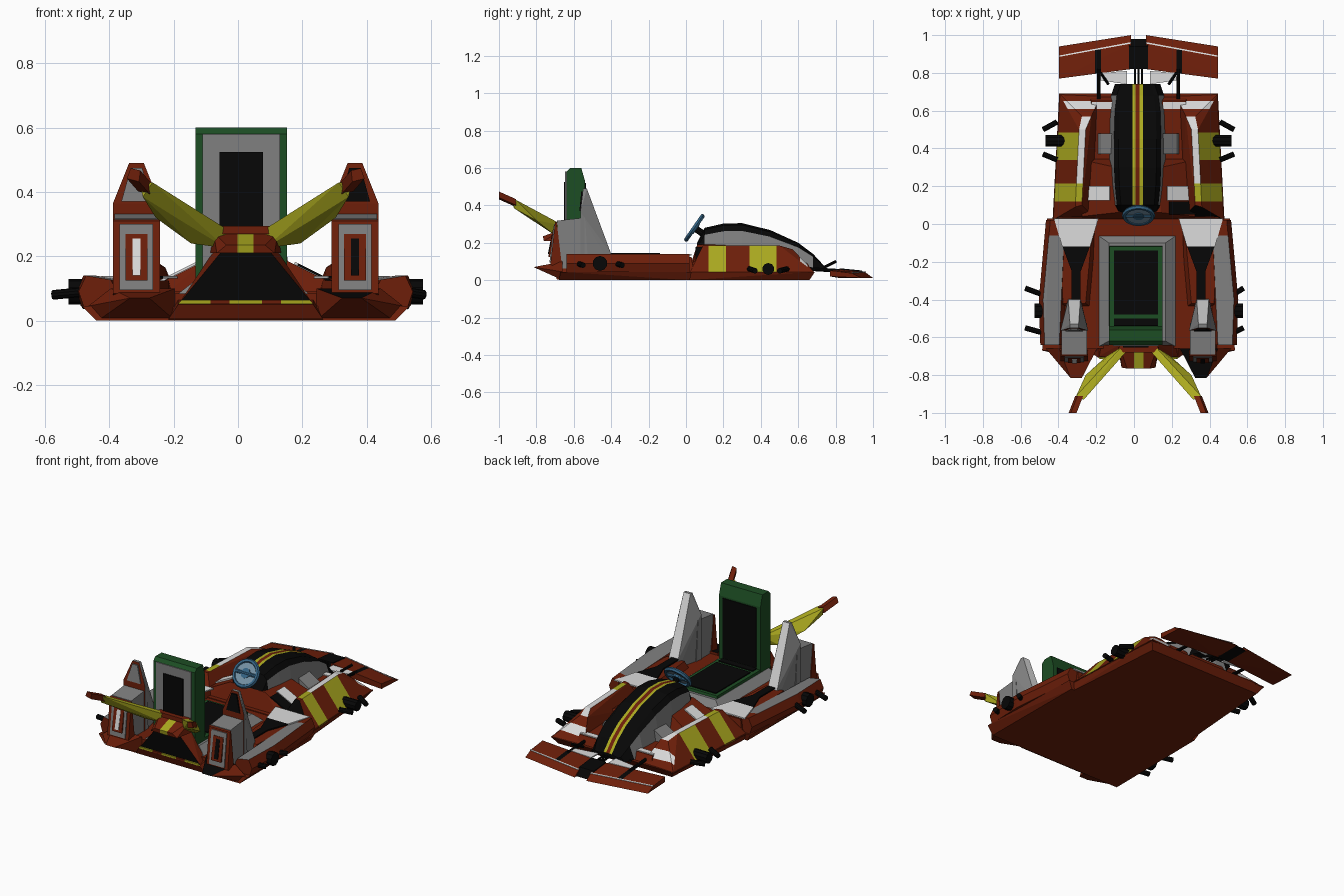
import bpy, bmesh
from mathutils import Vector

cube = bpy.data.objects.get("Cube")
if cube:
    bpy.data.objects.remove(cube, do_unlink=True)

CENTRE = 0.024  # the body sits slightly off the axis
SEAT = -.014    # and the seat a little to the right of the body
SIDES = (("left", 1), ("right", -1))
PALETTE = {
    "rust red": (.155, .0135, .003), "black": (.002, .002, .002),
    "grey": (.215, .215, .215), "white": (.72, .72, .72),
    "yellow": (.41, .4, .014), "green": (.012, .075, .017),
    "steel blue": (.035, .13, .24), "pale blue": (.18, .29, .38),
}
MATERIALS = {}
for label, rgb in PALETTE.items():
    mat = bpy.data.materials.new(label)
    mat.use_nodes = True
    mat.diffuse_color = (*rgb, 1)
    mat.node_tree.nodes["Principled BSDF"].inputs["Base Color"].default_value = (*rgb, 1)
    MATERIALS[label] = mat


def finish(name, bm, colour):
    bmesh.ops.recalc_face_normals(bm, faces=bm.faces)
    mesh = bpy.data.meshes.new(name)
    bm.to_mesh(mesh)
    bm.free()
    obj = bpy.data.objects.new(name, mesh)
    bpy.context.collection.objects.link(obj)
    mesh.materials.append(MATERIALS[colour])
    return obj


def place(point, side=1):
    return Vector((CENTRE + side * point[0], point[1], point[2]))


def solid(name, points, colour, side=1):
    """Faceted convex body around a few corner points."""
    bm = bmesh.new()
    for p in points:
        bm.verts.new(place(p, side))
    result = bmesh.ops.convex_hull(bm, input=bm.verts)
    spare = [v for v in result["geom_interior"] if isinstance(v, bmesh.types.BMVert)]
    bmesh.ops.delete(bm, geom=spare, context="VERTS")
    return finish(name, bm, colour)


def both(points, shift=0):
    return [(s * x + shift, y, z) for x, y, z in points for s in (1, -1)]


def plate(name, corners, colour, side=1, up=(0, 0, 1), thick=.008):
    lift = Vector(up).normalized() * thick
    lift.x *= side
    bm = bmesh.new()
    low = [bm.verts.new(place(c, side)) for c in corners]
    high = [bm.verts.new(v.co + lift) for v in low]
    bm.faces.new(low)
    bm.faces.new(high)
    for i in range(len(low)):
        j = (i + 1) % len(low)
        bm.faces.new((low[i], low[j], high[j], high[i]))
    return finish(name, bm, colour)


def flat(name, x, near, far, y, z, colour, side=1):
    """Level plate, x wide at its centre, tapering from half width near to far."""
    return plate(name, [(x - near, y[0], z), (x + near, y[0], z), (x + far, y[1], z), (x - far, y[1], z)],
                 colour, side)


def panel(name, x, half, y, low, high, colour, side=1, lean=0, facing=-1, top_half=None):
    """Upright plate on a front or rear face."""
    t = half if top_half is None else top_half
    return plate(name, [(x - half, y, low), (x + half, y, low),
                        (x + t, y + lean, high), (x - t, y + lean, high)],
                 colour, side, (0, facing, 0))


def rod(name, start, end, radius, colour, side=1, sides=10):
    a, b = place(start, side), place(end, side)
    bm = bmesh.new()
    bmesh.ops.create_cone(bm, cap_ends=True, segments=sides, radius1=radius,
                          radius2=radius, depth=(b - a).length)
    turn = (b - a).to_track_quat("Z", "Y").to_matrix()
    for v in bm.verts:
        v.co = turn @ v.co + (a + b) / 2
    return finish(name, bm, colour)


def slice_at(obj, axis, values):
    bm = bmesh.new()
    bm.from_mesh(obj.data)
    normal = Vector([float(i == axis) for i in range(3)])
    for value in values:
        bmesh.ops.bisect_plane(bm, geom=bm.verts[:] + bm.edges[:] + bm.faces[:],
                               plane_co=normal * value, plane_no=normal)
    bm.to_mesh(obj.data)
    bm.free()


def paint(obj, colour, rule):
    obj.data.materials.append(MATERIALS[colour])
    slot = len(obj.data.materials) - 1
    for face in obj.data.polygons:
        if rule(face.center, face.normal):
            face.material_index = slot


# Floor and decks
solid("rear_floor", both([(.465, -.68, 0), (.46, .02, 0), (.51, -.67, .045), (.485, .03, .045)]), "rust red")
solid("front_floor", both([(.44, 0, 0), (.39, .66, 0), (.455, 0, .045), (.42, .69, .045)]), "rust red")
solid("rear_deck", both([(.42, -.66, .03), (.42, .04, .03), (.4, -.66, .085), (.4, .04, .085)]), "rust red")
solid("front_deck", both([(.26, 0, .03), (.26, .68, .03), (.25, 0, .09), (.25, .65, .09)]), "rust red")
solid("dash", both([(.3, .01, .04), (.3, .36, .04), (.3, .04, .1), (.3, .34, .1),
                    (.12, .06, .19), (.12, .3, .19)]), "rust red")

# Seat
solid("seat_surround", both([(.208, -.65, .08), (.208, -.06, .08), (.15, -.62, .125), (.15, -.1, .125)], SEAT / 2),
      "grey")
solid("seat_cushion", both([(.145, -.62, .1), (.145, -.11, .1), (.14, -.62, .14), (.14, -.12, .14)], SEAT), "green")
flat("seat_pad", SEAT, .117, .117, (-.48, -.14), .138, "black")
flat("seat_pad_strip", SEAT, .117, .117, (-.54, -.5), .138, "black")
solid("seat_back", both([(.142, -.64, .09), (.142, -.54, .09), (.142, -.64, .58),
                         (.142, -.56, .6), (.142, -.54, .53), (.142, -.62, .6)], SEAT), "green")
panel("seat_back_pad", SEAT, .115, -.542, .15, .52, "black", facing=1)
panel("seat_rear_frame", SEAT, .12, -.638, .1, .58, "grey")
panel("seat_rear_inset", SEAT, .068, -.645, .1, .525, "black")

# Tail panel and wing hub
solid("tail_base", both([(.24, -.64, 0), (.24, -.69, .005), (.21, -.71, .05), (.21, -.64, .07)]), "rust red")
tail = solid("tail_panel", both([(.21, -.7, .05), (.21, -.64, .05), (.075, -.72, .215), (.1, -.64, .215)]), "rust red")
paint(tail, "black", lambda c, n: n.y < -.7)
trim = plate("tail_trim", [(-.21, -.705, .052), (.21, -.705, .052), (.2, -.706, .064), (-.2, -.706, .064)],
             "yellow", up=(0, -1, 0))
slice_at(trim, 0, [CENTRE + k for k in (-.11, -.05, .05, .11)])
paint(trim, "rust red", lambda c, n: .05 < abs(c.x - CENTRE) < .11)
hub = solid("wing_hub", both([(.09, -.76, .21), (.11, -.65, .21), (.06, -.765, .235), (.1, -.65, .275)]), "rust red")
slice_at(hub, 0, (CENTRE - .025, CENTRE + .025))
paint(hub, "yellow", lambda c, n: abs(c.x - CENTRE) < .02)
solid("hub_cap", both([(.11, -.68, .27), (.1, -.64, .27), (.11, -.68, .295), (.1, -.64, .295)]), "rust red")

for word, s in SIDES:
    accent = "black" if s > 0 else "white"

    # Raised rear wing
    solid(word + "_rear_wing", [(.06, -.66, .225), (.06, -.67, .285), (.09, -.65, .29), (.17, -.7, .24),
                                (.28, -.8, .32), (.2, -.8, .31), (.32, -.92, .385),
                                (.29, -.93, .43), (.33, -.91, .43)], "yellow", s)
    solid(word + "_wing_tip", [(x + k, y, z + h) for x, y, z in ((.315, -.91, .392), (.35, -1, .432))
                               for k, h in ((-.018, 0), (.02, .01), (-.022, .035), (.008, .042))], "rust red", s)
    # Pointed tail fin
    fin = solid(word + "_tail_fin", [(.22, -.66, 0), (.46, -.66, 0), (.49, -.66, .045), (.3, -.815, .07),
                                     (.36, -.815, .07), (.22, -.66, .1), (.42, -.66, .1)], "rust red", s)
    if s > 0:
        paint(fin, "black", lambda c, n: n.z > .9)

    # Upright tower
    solid(word + "_tower_back", [(x, y, z) for x in (.267, .413) for y, z in
                                 ((-.725, .085), (-.66, .05), (-.7, .31), (-.692, .315))], "rust red", s)
    solid(word + "_tower_box", [(x, y, z) for x in (.272, .408) for y, z in
                                ((-.67, .04), (-.52, .04), (-.69, .318), (-.54, .335))], "grey", s)
    blade = solid(word + "_tower_blade",
                  [(x, y, z) for x in (.267, .413) for y, z in ((-.565, .06), (-.565, .365))]
                  + [(x, y, z) for x in (.308, .372) for y, z in ((-.39, .06), (-.4, .14))]
                  + [(x, y, .49) for x in (.317, .363) for y in (-.53, -.55)], "grey", s)
    paint(blade, "white", lambda c, n: n.y > .75)
    paint(blade, "rust red", lambda c, n: n.y < -.7)
    panel(word + "_blade_inset", .34, .047, -.562, .37, .475, "black" if s > 0 else "grey", s,
          lean=.01, top_half=.018)
    for part, half, inset, tone in (("frame", .052, 0, "grey"), ("core", .034, .03, "rust red"),
                                    ("slit", .013, .045, accent)):
        panel(word + "_tower_" + part, .34, half, -.722 - inset / 5, .095 + inset, .3 - inset, tone, s, lean=.024)

    # Rear side pod, grey on its top
    pod = solid(word + "_side_pod", [(x, y, z) for y, k in ((-.64, 0), (-.4, .008), (.02, -.03)) for x, z in
                                     ((.37, .03), (.505 + k, .045), (.52 + k, .09), (.497 + k, .14), (.42 + k, .127))],
                "rust red", s)
    slice_at(pod, 1, (-.06,))
    paint(pod, "grey", lambda c, n: n.z > .9 and c.y < -.06)
    solid(word + "_deck_shoulder", [(.24, -.45, .04), (.42, -.45, .04), (.22, .04, .04), (.43, .04, .04),
                                    (.28, -.42, .125), (.4, -.42, .125), (.24, .03, .125), (.42, .03, .125)],
          "rust red", s)
    flat(word + "_deck_white", .33, .118, .074, (.03, -.12), .131, "white", s)
    flat(word + "_deck_wedge", .33, .072, .024, (-.12, -.25), .131, "black", s)
    flat(word + "_deck_strip", .33, .024, .024, (-.25, -.4), .131, "black", s)

    # Front fender with stripes
    fender = solid(word + "_fender", [(.455, .02, .04), (.42, .69, .04), (.23, .03, .04), (.2, .68, .04),
                                      (.335, .09, .185), (.315, .5, .185), (.3, .57, .165),
                                      (.3, .1, .185), (.28, .5, .185), (.25, .57, .165)], "rust red", s)
    slice_at(fender, 1, (.12, .215, .34, .485, .61, .65))
    paint(fender, "yellow", lambda c, n: (n.x * s > .3 or n.z > .9 and c.y < .215) and
          (.12 < c.y < .215 or .34 < c.y < .485))
    paint(fender, "white", lambda c, n: n.z > .8 and .215 < c.y < .58 or n.y > .3 and .61 < c.y < .65)
    flat(word + "_deck_stripe", .19, .06, .06, (.61, .645), .088, "white", s)
    patches = [("white", .15, .29, .125, .2)]
    if s > 0:
        patches.append(("black", .16, .3, .05, .12))
        paint(fender, "black", lambda c, n: n.y < -.5 and n.z > .2)
    for tone, a, b, near, far in patches:
        plate(f"{word}_dash_{tone}", [(x, y, .251 - x / 2) for x, y in ((a, near), (b, near), (b, far), (a, far))],
              tone, s, (.5, 0, 1))
    solid(word + "_cowl_vent", [(x, y, z) for x, z in ((.1, .08), (.22, .08), (.12, .17), (.2, .12))
                                for y in (.37, .48)], "grey", s)

    # Side thrusters: hub, then a fore and an aft pipe
    rear_tip = .6 if s < 0 else .555
    for end, y, z, reach, radius, tip, fore, aft in (
            ("rear", -.46, .09, .552, .04, rear_tip, (.08, .12), (-.12, -.09)),
            ("front", .44, .06, .492, .032, .505, (.1, .06), (-.1, -.07))):
        rod(f"{word}_{end}_thruster", (reach - .1, y, z), (reach, y, z), radius, "black", s)
        for spot, (inner, outer) in (("fore", fore), ("aft", aft)):
            rod(f"{word}_{end}_{spot}_pipe", (reach - .06, y + inner, z), (tip, y + outer, z - .01),
                .015, "black", s)

    # Front wing
    wing = solid(word + "_nose_wing", [(.04, .82, .012), (.04, .82, .058), (.42, .77, .02), (.42, .77, .052),
                                       (.42, .885, .038), (.04, .955, .045), (.04, 1, .012), (.42, .94, .012)],
                 "rust red", s)
    slice_at(wing, 0, (CENTRE + s * .2, CENTRE + s * .23))
    paint(wing, "black", lambda c, n: .2 < abs(c.x - CENTRE) < .23 and c.y < .92 and n.z > 0)
    plate(word + "_wing_line", [(.04, .955, .045), (.42, .885, .039), (.42, .892, .037), (.04, .963, .043)], "white", s,
          thick=.003)
    plate(word + "_wing_patch", [(.06, .74, .05), (.2, .76, .05), (.21, .8, .05), (.06, .81, .05)], "white", s)
    rod(word + "_wing_strut", (.21, .66, .06), (.21, .82, .05), .01, "black", s)
    rod(word + "_canard", (.16, .74, .07), (.2, .8, .1), .008, "black", s)

# Nose centre
solid("nose_block", both([(.05, .82, .012), (.05, .82, .064), (.05, .94, .052), (.05, .98, .012)]), "black")
for i in (-1, 0, 1):
    rod(f"nose_rod_{i + 2}", (i * .018, .7, .06), (i * .018, .84, .05), .006, "black")

# Arched engine cowl, with a striped spine
bm = bmesh.new()
rings = []
for y, top, w in ((.06, .2, .1), (.1, .28, .11), (.2, .303, .12), (.3, .305, .125), (.45, .268, .125),
                  (.6, .2, .12), (.68, .14, .11), (.74, .075, .09)):
    belt = .06 + (top - .06) * .83
    half = [(w + .03, .05), (w, belt), (w * .8, top - .01), (.028, top), (.011, top)]
    outline = half + [(-x, z) for x, z in reversed(half)]
    rings.append([bm.verts.new(place((x - .005, y, z))) for x, z in outline])
tones = ("grey", "black", "black", "yellow", "rust red", "yellow", "black", "black", "grey")
order = ("black", "grey", "yellow", "rust red")
for r, (back, ahead) in enumerate(zip(rings, rings[1:])):
    for i, tone in enumerate(tones):
        face = bm.faces.new((back[i], back[i + 1], ahead[i + 1], ahead[i]))
        grey_end = tone == "grey" and r in (0, len(rings) - 2)
        face.material_index = 0 if grey_end else order.index(tone)
bm.faces.new(rings[0])
bm.faces.new(rings[-1])
cowl = finish("engine_cowl", bm, order[0])
for tone in order[1:]:
    cowl.data.materials.append(MATERIALS[tone])

# Steering wheel
hub_point = Vector((CENTRE, .045, .28))
axis = Vector((0, -.82, .57))
bpy.ops.mesh.primitive_torus_add(major_radius=.075, minor_radius=.013, major_segments=20, minor_segments=6,
                                 location=hub_point, rotation=axis.to_track_quat("Z", "Y").to_euler())
wheel = bpy.context.object
wheel.name = "steering_wheel"
wheel.data.materials.append(MATERIALS["steel blue"])
rod("wheel_face", (0, .045, .28), (0, .041, .283), .07, "pale blue", sides=20)
rod("wheel_hub", (0, .057, .272), (0, .037, .286), .03, "steel blue")
rod("wheel_crossbar", (-.07, .045, .28), (.07, .045, .28), .012, "steel blue")
rod("steering_column", (0, .05, .277), (0, .13, .22), .018, "black")
